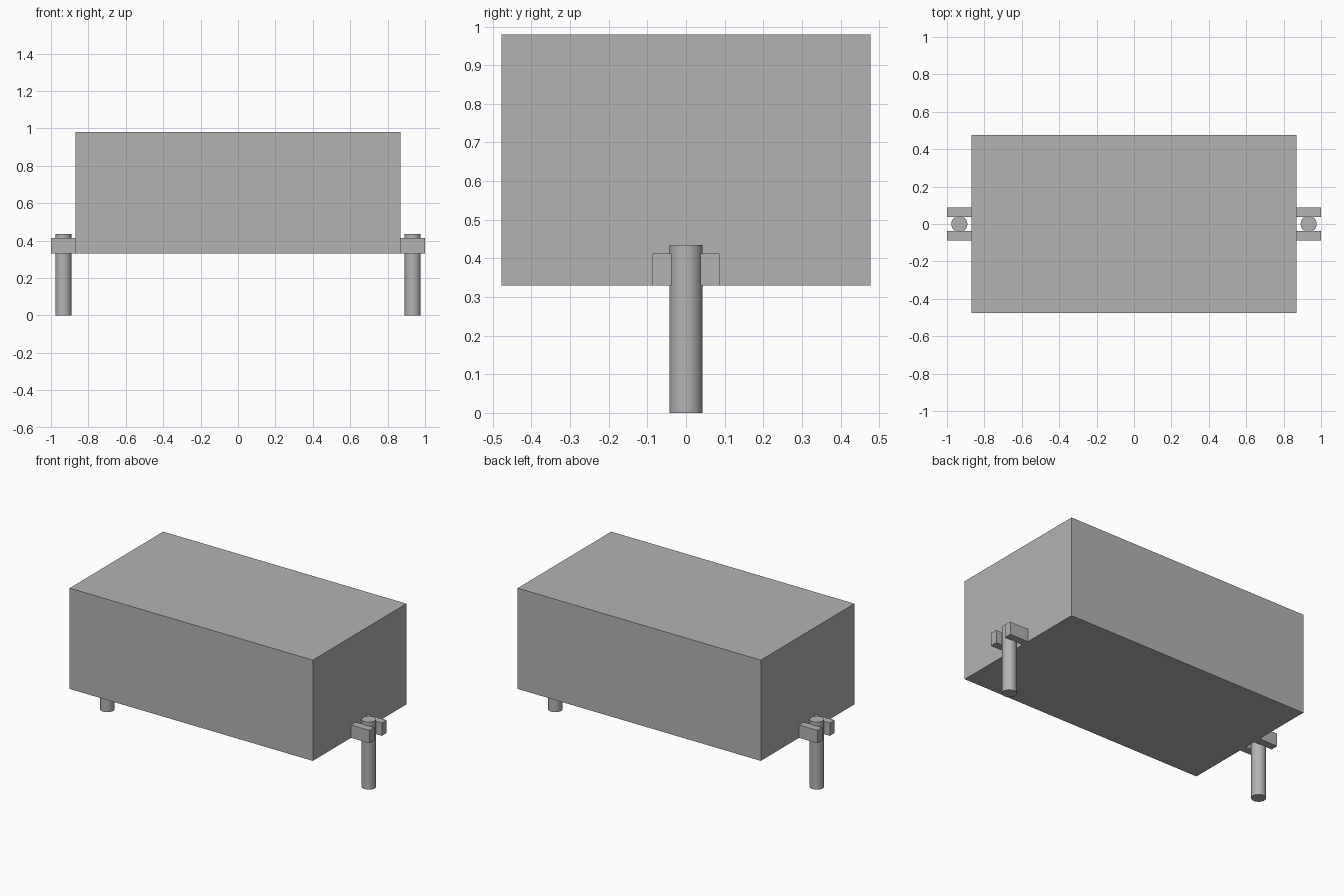
import bpy
import math

old = bpy.data.objects.get("Cube")
if old:
    bpy.data.objects.remove(old, do_unlink=True)

# Single plain grey
grey = bpy.data.materials.new("grey")
grey.use_nodes = True
colour = (0.45, 0.45, 0.45, 1)
grey.diffuse_color = colour
grey.node_tree.nodes["Principled BSDF"].inputs["Base Color"].default_value = colour


def finish(name):
    obj = bpy.context.object
    obj.name = name
    obj.data.materials.append(grey)
    return obj


def box(name, low, high):
    centre = [(a + b) / 2 for a, b in zip(low, high)]
    bpy.ops.mesh.primitive_cube_add(size=1, location=centre)
    obj = finish(name)
    obj.scale = [b - a for a, b in zip(low, high)]
    bpy.ops.object.transform_apply(location=False, rotation=False, scale=True)
    return obj


BASE = 0.33       # underside of the body and prongs
HALF = 0.868      # half length of the body
PIN_TOP = 0.435

# Main block
box("body", (-HALF, -0.477, BASE), (HALF, 0.477, 0.98))

for side, s in (("left", 1), ("right", -1)):
    # Round pin held between the prongs
    bpy.ops.mesh.primitive_cylinder_add(
        vertices=48, radius=0.043, depth=PIN_TOP,
        location=(s * 0.934, 0, PIN_TOP / 2))
    finish(side + "_pin")
    bpy.ops.object.shade_smooth_by_angle(angle=math.radians(30))

    # Pair of prongs forming an open bracket
    xs = sorted((s * HALF, s))
    for end, t in (("back", 1), ("front", -1)):
        ys = sorted((t * 0.038, t * 0.087))
        box(side + "_" + end + "_prong", (xs[0], ys[0], BASE), (xs[1], ys[1], 0.413))
